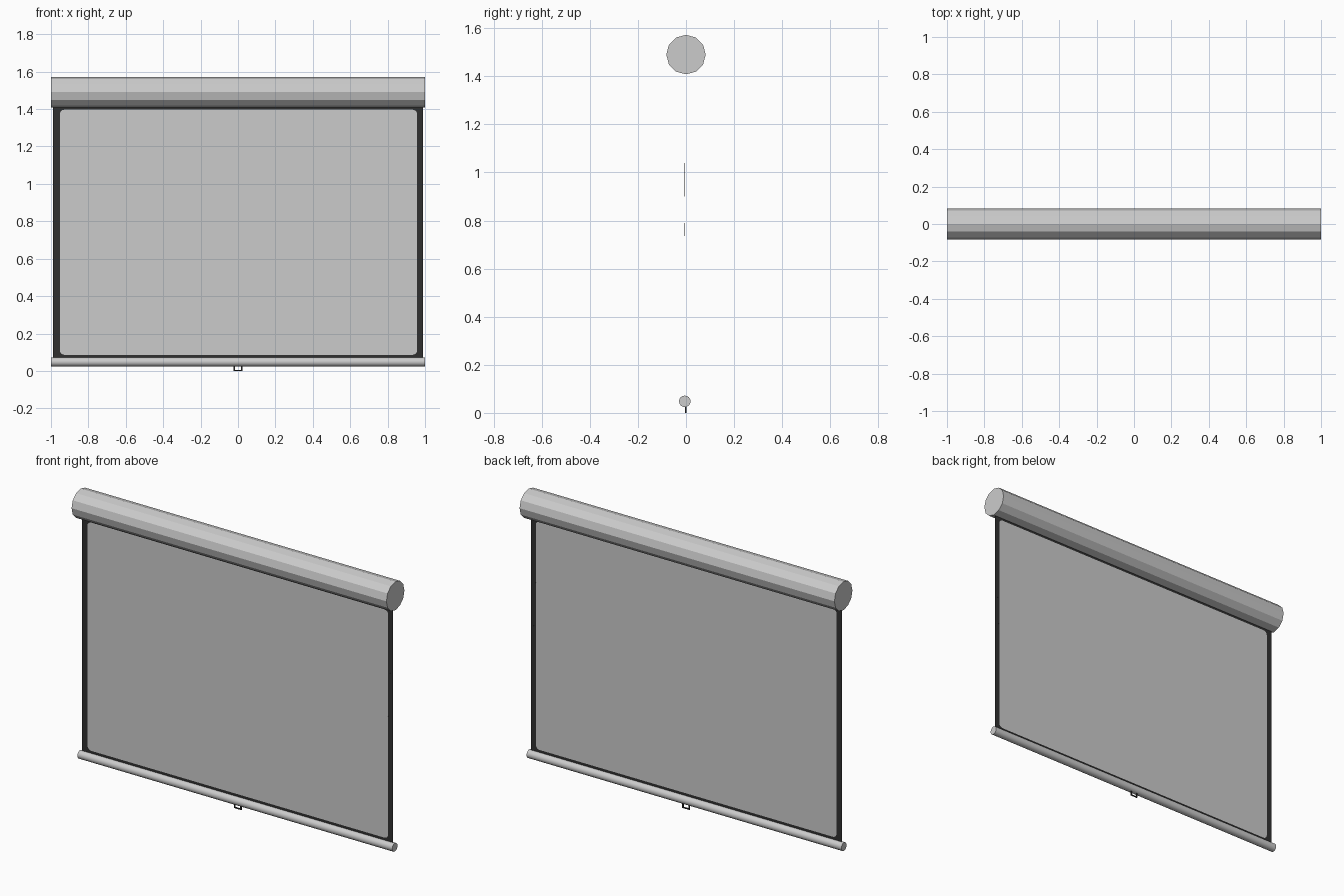
import bpy, bmesh, math
from mathutils import Vector

if "Cube" in bpy.data.objects:
    bpy.data.objects.remove(bpy.data.objects["Cube"])


def material(name, value):
    m = bpy.data.materials.new(name)
    m.diffuse_color = (value, value, value, 1)
    m.use_nodes = True
    m.node_tree.nodes["Principled BSDF"].inputs["Base Color"].default_value = m.diffuse_color
    return m


WHITE = material("matte_white", 0.6)
BLACK = material("border_black", 0.03)
Y = -0.005


def rod(name, radius, sides, y, z, smooth):
    bpy.ops.mesh.primitive_cylinder_add(vertices=sides, radius=radius, depth=2,
                                        location=(0, y, z), rotation=(0, math.pi / 2, 0))
    ob = bpy.context.object
    ob.name = name
    ob.data.materials.append(WHITE)
    if smooth:
        bpy.ops.object.shade_smooth_by_angle(angle=math.radians(40))


def box(name, x0, x1, y0, y1, z0, z1, mat):
    bpy.ops.mesh.primitive_cube_add(size=1, location=((x0 + x1) / 2, (y0 + y1) / 2, (z0 + z1) / 2))
    ob = bpy.context.object
    ob.name = name
    ob.scale = (x1 - x0, y1 - y0, z1 - z0)
    ob.data.materials.append(mat)


# Roller housing and bottom weight bar
rod("roller_housing", 0.082, 12, 0, 1.49, False)
rod("bottom_bar", 0.024, 16, Y, 0.048, True)

# Screen sheet: white rounded rectangle inside a black border, one flat sheet
bm = bmesh.new()
left, right, low, high, r = -0.953, 0.958, 0.086, 1.397, 0.025
corners = [(right, high, 0.988, 1.45), (left, high, -0.988, 1.45),
           (left, low, -0.988, 0.05), (right, low, 0.988, 0.05)]
arcs, outer = [], []
for i, (x, z, ox, oz) in enumerate(corners):
    sx, sz = math.copysign(1, ox), 1 if i < 2 else -1
    outer.append(bm.verts.new((ox, Y, oz)))
    arc = []
    for k in range(5):
        a = math.pi / 2 * (i + k / 4)
        arc.append(bm.verts.new((x - sx * r + r * math.cos(a), Y, z - sz * r + r * math.sin(a))))
    arcs.append(arc)
bm.faces.new([v for arc in arcs for v in arc])
for i in range(4):
    j = (i + 1) % 4
    border = [bm.faces.new((outer[i], b, a)) for a, b in zip(arcs[i], arcs[i][1:])]
    border.append(bm.faces.new((outer[i], outer[j], arcs[j][0], arcs[i][-1])))
    for f in border:
        f.material_index = 1
bmesh.ops.recalc_face_normals(bm, faces=bm.faces)
bm.normal_update()
bm.faces.ensure_lookup_table()
if bm.faces[0].normal.y > 0:
    bmesh.ops.reverse_faces(bm, faces=bm.faces)
mesh = bpy.data.meshes.new("screen_sheet")
bm.to_mesh(mesh)
bm.free()
mesh.materials.append(WHITE)
mesh.materials.append(BLACK)
bpy.context.collection.objects.link(bpy.data.objects.new("screen_sheet", mesh))

# Small plates on the right border
box("border_plate_upper", 0.957, 0.978, Y - 0.001, Y + 0.001, 0.90, 1.04, BLACK)
box("border_plate_lower", 0.957, 0.978, Y - 0.001, Y + 0.001, 0.735, 0.79, BLACK)

# Pull handle loop
box("handle_left", -0.023, -0.017, -0.004, 0.002, 0.0, 0.03, BLACK)
box("handle_right", 0.017, 0.023, -0.004, 0.002, 0.0, 0.03, BLACK)
box("handle_grip", -0.017, 0.017, -0.004, 0.002, 0.0, 0.006, BLACK)
